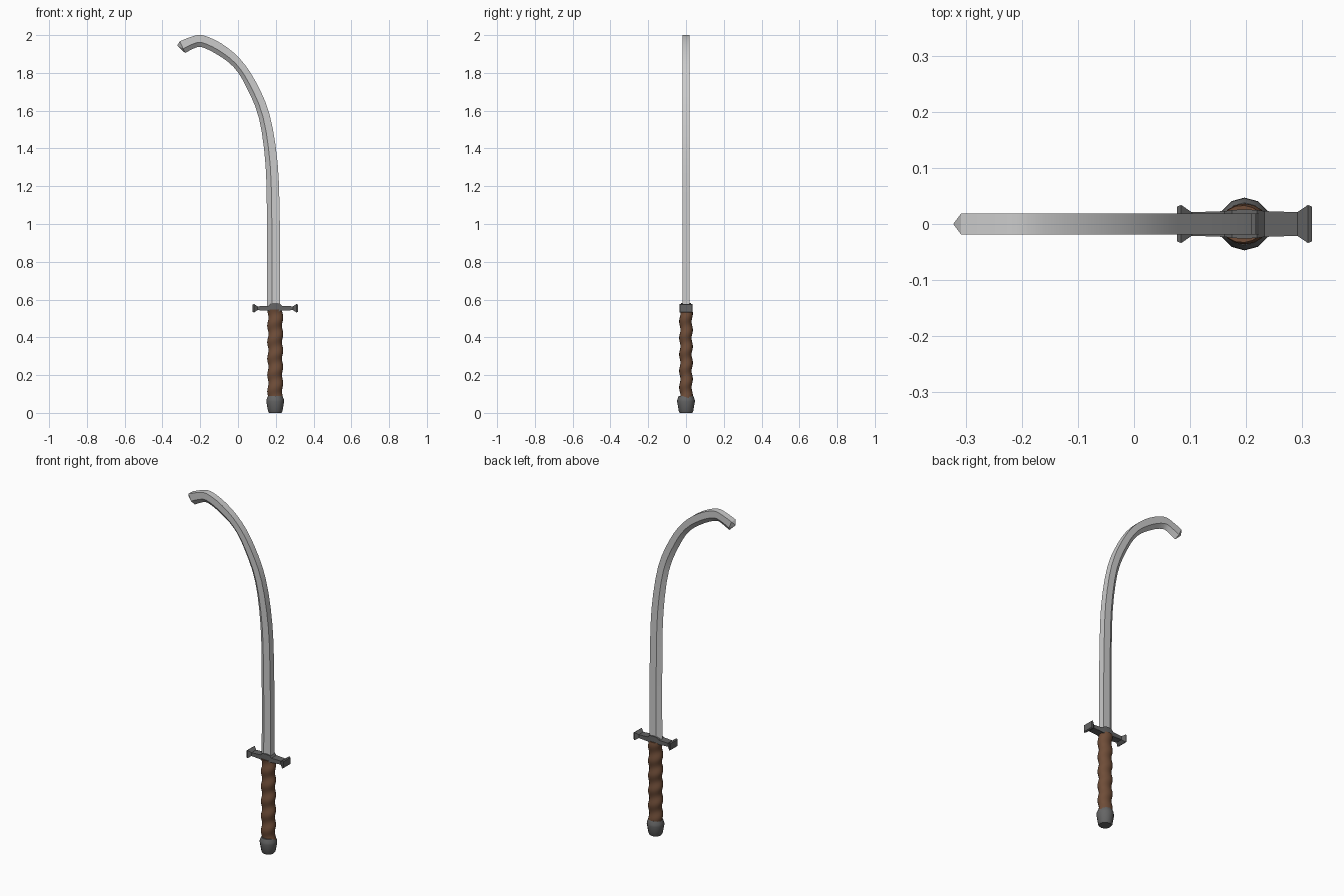
import bpy, math
from mathutils import Vector

if "Cube" in bpy.data.objects:
    bpy.data.objects.remove(bpy.data.objects["Cube"])

CX = 0.197  # axis of grip and guard


def make(name, verts, faces, color=None, angle=35):
    me = bpy.data.meshes.new(name)
    me.from_pydata([tuple(v) for v in verts], [], faces)
    ob = bpy.data.objects.new(name, me)
    bpy.context.collection.objects.link(ob)
    bpy.ops.object.select_all(action='DESELECT')
    ob.select_set(True)
    bpy.context.view_layer.objects.active = ob
    bpy.ops.object.mode_set(mode='EDIT')
    bpy.ops.mesh.select_all(action='SELECT')
    bpy.ops.mesh.normals_make_consistent(inside=False)
    bpy.ops.object.mode_set(mode='OBJECT')
    bpy.ops.object.shade_smooth_by_angle(angle=math.radians(angle))
    if color:
        mat = bpy.data.materials.new(name + "_material")
        mat.diffuse_color = (*color, 1)
        mat.use_nodes = True
        mat.node_tree.nodes["Principled BSDF"].inputs["Base Color"].default_value = mat.diffuse_color
        me.materials.append(mat)
    return ob


def loft(rings, cap_start=True, cap_end=True):
    n = len(rings[0])
    verts = [v for r in rings for v in r]
    faces = [(k * n + i, k * n + (i + 1) % n, (k + 1) * n + (i + 1) % n, (k + 1) * n + i)
             for k in range(len(rings) - 1) for i in range(n)]
    if cap_start:
        faces.append(tuple(range(n)))
    if cap_end:
        faces.append(tuple(range(len(verts) - n, len(verts))))
    return verts, faces


def catmull(p, steps):
    out = []
    for i in range(len(p) - 1):
        a, b, c, d = p[max(i - 1, 0)], p[i], p[i + 1], p[min(i + 2, len(p) - 1)]
        for s in range(steps):
            t = s / steps
            out.append(0.5 * (2 * b + (c - a) * t + (2 * a - 5 * b + 4 * c - d) * t * t
                              + (3 * b - a - 3 * c + d) * t ** 3))
    return out + [p[-1]]


# Blade: (spine x, spine z, edge x, edge z), flat spine and bevelled cutting edge
path = [(0.223, 0.55, 0.153, 0.55), (0.223, 0.78, 0.154, 0.78), (0.221, 1.02, 0.153, 1.02),
        (0.210, 1.32, 0.146, 1.31), (0.167, 1.58, 0.111, 1.56), (0.093, 1.755, 0.042, 1.73),
        (0.01, 1.875, -0.025, 1.833), (-0.09, 1.957, -0.115, 1.9), (-0.19, 2.0, -0.195, 1.937),
        (-0.25, 1.99, -0.237, 1.928), (-0.308, 1.967, -0.28, 1.905)]
rings = []
for q in catmull([Vector(p) for p in path], 3):
    s, e = Vector((q[0], 0, q[1])), Vector((q[2], 0, q[3]))
    m, y = s.lerp(e, 0.62), Vector((0, 0.019, 0))
    rings.append([s - y, s + y, m + y, e, m - y])
verts, faces = loft(rings, cap_end=False)
tip = len(verts)
verts.append((-0.322, 0, 1.945))
faces += [(tip - 5 + i, tip - 5 + (i + 1) % 5, tip) for i in range(5)]
make("blade", verts, faces, angle=25)

# Crossguard: (x offset, half depth, low z, high z), mirrored about the grip axis
half = [(0.0, 0.026, 0.538, 0.582), (0.022, 0.025, 0.538, 0.580), (0.036, 0.023, 0.541, 0.567),
        (0.094, 0.021, 0.544, 0.564), (0.113, 0.034, 0.531, 0.577), (0.120, 0.031, 0.535, 0.573)]
profile = [(-x, y, a, b) for x, y, a, b in reversed(half[1:])] + half
rings = [[(CX + x, -y, a), (CX + x, y, a), (CX + x, y, b), (CX + x, -y, b)]
         for x, y, a, b in profile]
make("crossguard", *loft(rings), color=(0.13, 0.13, 0.13), angle=30)

# Grip with a spiral leather wrap
N, Z0, Z1, TURNS = 16, 0.07, 0.548, 5.5
rings = []
for k in range(45):
    t = k / 44
    ring = []
    for i in range(N):
        a = 2 * math.pi * i / N
        w = 0.0035 * math.cos(a - 2 * math.pi * TURNS * t)
        ring.append((CX + (0.039 + w) * math.cos(a), (0.033 + w) * math.sin(a), Z0 + (Z1 - Z0) * t))
    rings.append(ring)
make("grip", *loft(rings), color=(0.16, 0.075, 0.04), angle=60)

# Pommel
rings = [[(CX + r * math.cos(2 * math.pi * i / 12), r * math.sin(2 * math.pi * i / 12), z)
          for i in range(12)]
         for r, z in [(0.033, 0.0), (0.038, 0.008), (0.047, 0.06), (0.046, 0.072), (0.038, 0.09)]]
make("pommel", *loft(rings), color=(0.13, 0.13, 0.13), angle=32)
